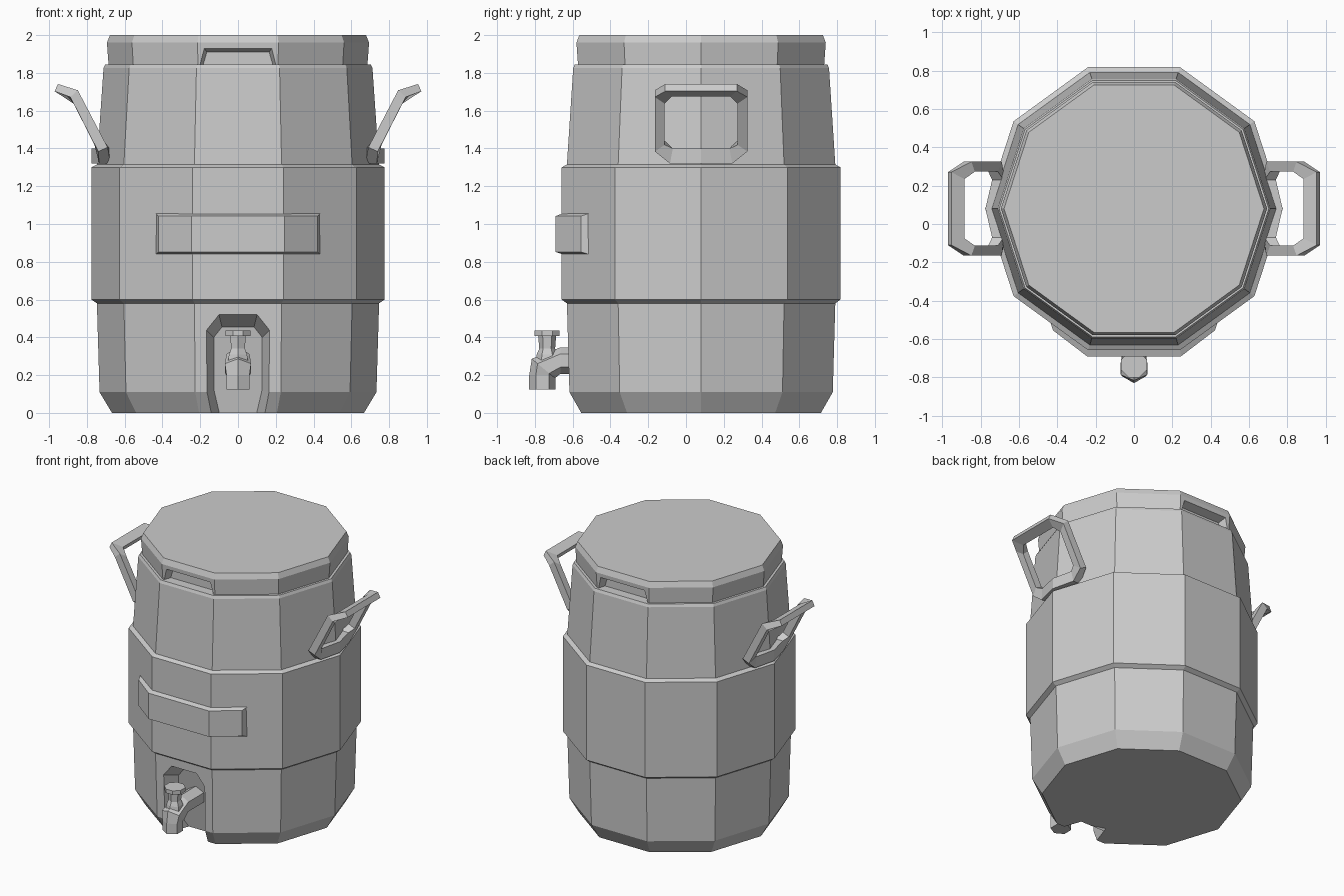
import bpy, bmesh, math
from mathutils import Vector

if "Cube" in bpy.data.objects:
    bpy.data.objects.remove(bpy.data.objects["Cube"])

CY = 0.08  # centre of the barrel in y


def loft(name, rings, loop=False):
    """Skin a list of equal-length rings; cap the ends unless looped."""
    bm = bmesh.new()
    vs = [[bm.verts.new(p) for p in r] for r in rings]
    n, m = len(rings), len(rings[0])
    for i in range(n if loop else n - 1):
        a, b = vs[i], vs[(i + 1) % n]
        for j in range(m):
            k = (j + 1) % m
            bm.faces.new((a[j], a[k], b[k], b[j]))
    if not loop:
        bm.faces.new(vs[0])
        bm.faces.new(vs[-1])
    bmesh.ops.recalc_face_normals(bm, faces=bm.faces)
    me = bpy.data.meshes.new(name)
    bm.to_mesh(me)
    bm.free()
    ob = bpy.data.objects.new(name, me)
    bpy.context.collection.objects.link(ob)
    return ob


def turned(name, profile, sides, cy, start=0.0):
    """Solid of revolution with few sides from (radius, z) pairs."""
    angs = [start + 2 * math.pi * i / sides for i in range(sides)]
    return loft(name, [[(r * math.cos(a), cy + r * math.sin(a), z) for a in angs]
                       for r, z in profile])


def mirrored(half):
    """Close a half outline by mirroring it in x."""
    return [Vector(p) for p in half] + [Vector((-x, y, z)) for x, y, z in reversed(half)]


def carve(target, outer, inner, name):
    """Cut a tapered pocket running from outer outline to inner outline."""
    a, b = mirrored(outer), mirrored(inner)
    cutter = loft(name, [[p + (p - q) * 0.5 for p, q in zip(a, b)], b])
    cutter.hide_render = True
    mod = target.modifiers.new("pocket", 'BOOLEAN')
    mod.operation, mod.solver, mod.object = 'DIFFERENCE', 'EXACT', cutter
    bpy.context.view_layer.objects.active = target
    bpy.ops.object.modifier_apply(modifier=mod.name)
    bpy.data.objects.remove(cutter)


# Barrel body with raised middle band
body = turned("barrel_body", [(.667, 0), (.733, .11), (.747, .58), (.776, .60), (.776, 1.30),
                              (.747, 1.315), (.712, 1.825), (.703, 1.845)], 10, CY)

# Arched tap recess, open at the bottom
carve(body,
      [(.165, -.62, -.1), (.165, -.62, .11), (.165, -.62, .435), (.10, -.62, .515)],
      [(.076, -.366, -.1), (.128, -.51, .125), (.128, -.51, .40), (.085, -.51, .455)],
      "tap_recess_cutter")

# Lid with finger notches at front and back
lid = turned("lid", [(.685, 1.84), (.694, 1.96), (.678, 2.0)], 10, CY)
for s in (-1, 1):
    carve(lid,
          [(.214, CY + s * .657, 1.80), (.178, CY + s * .657, 1.93)],
          [(.197, CY + s * .60, 1.80), (.165, CY + s * .60, 1.91)],
          "lid_notch_cutter")

# Blank front plate wrapped over three faces of the band
sections = []
for x, yb, yf, xf in ((-.435, -.50, -.555, -.422), (-.24, -.64, -.69, -.245),
                      (.24, -.64, -.69, .245), (.435, -.50, -.555, .422)):
    sections.append([(x, yb, .84), (x, yb + (yf - yb) * .3, .84), (xf, yf, .852),
                     (xf, yf, 1.042), (x, yb + (yf - yb) * .3, 1.055), (x, yb, 1.055)])
loft("front_plate", sections)

# Tap pipe and spout: hexagonal section swept along a bent path
pipe = []
for y, z, tilt, r in ((-.48, .277, 0, .07), (-.665, .277, 0, .07),
                      (-.755, .235, 50, .08), (-.76, .20, 90, .07), (-.76, .125, 90, .07)):
    t = math.radians(tilt)
    pipe.append([(r * math.sin(a), y - r * math.cos(a) * math.sin(t),
                  z + r * math.cos(a) * math.cos(t))
                 for a in (math.pi * k / 3 for k in range(6))])
loft("tap_spout", pipe)

# Tap stem and knob
turned("tap_stem", [(.062, .27), (.055, .31), (.042, .34), (.048, .415)], 6, -.735, math.pi / 6)
turned("tap_knob", [(.072, .408), (.072, .437)], 8, -.735, math.pi / 8)

# Loop handles: (outer x, y, z, inner x, y, z, half-thickness normal x, z)
HALF = [(.745, 0, 1.32, .745, 0, 1.40, .03, 0),
        (.705, .165, 1.32, .710, .15, 1.40, .03, 0),
        (.715, .245, 1.395, .735, .193, 1.43, .025, -.011),
        (.868, .245, 1.69, .850, .193, 1.655, .020, -.018),
        (.962, .19, 1.722, .893, .155, 1.694, .009, -.019)]
full = [(1, h) for h in HALF] + [(-1, h) for h in reversed(HALF[1:])]
for side, label in ((1, "right"), (-1, "left")):
    rings = []
    for m, (ox, oy, oz, ix, iy, iz, nx, nz) in full:
        rings.append([(side * (x + k * nx), CY + m * y, z + k * nz)
                      for x, y, z, k in ((ox, oy, oz, 1), (ox, oy, oz, -1),
                                         (ix, iy, iz, -1), (ix, iy, iz, 1))])
    loft("handle_" + label, rings, loop=True)
